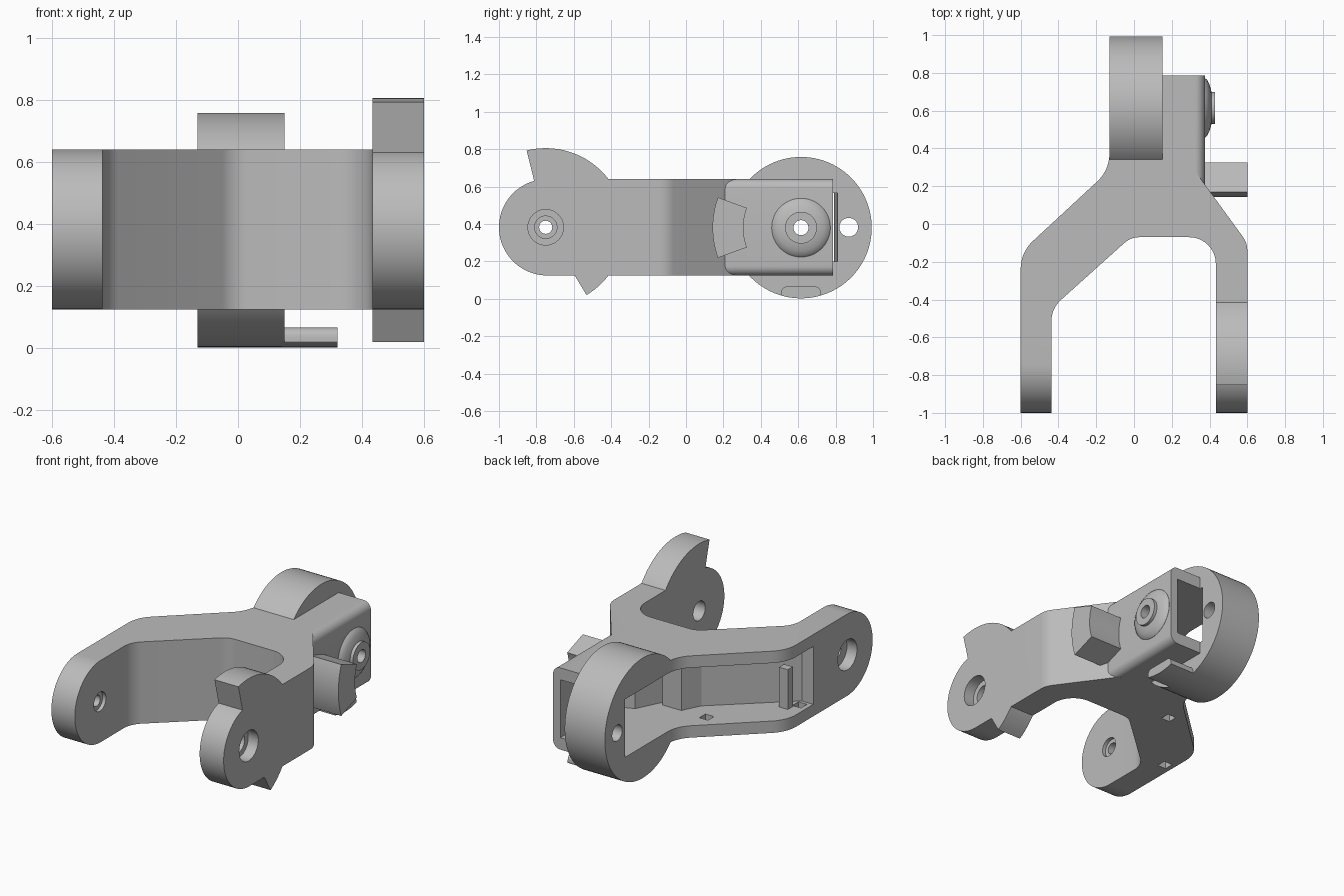
import bpy, bmesh, math
from mathutils import Vector, Matrix

cube = bpy.data.objects.get("Cube")
if cube:
    bpy.data.objects.remove(cube, do_unlink=True)

grey = bpy.data.materials.new("plain_grey")
grey.use_nodes = True
grey.diffuse_color = (0.5, 0.5, 0.5, 1)
grey.node_tree.nodes["Principled BSDF"].inputs["Base Color"].default_value = (0.5, 0.5, 0.5, 1)

BOT, TOP, MID = 0.125, 0.64, 0.3825
HUB = (0.615, MID - 0.002)      # rear disc axis (y, z)
PIVOT = (-0.75, MID)            # prong axis (y, z)


def finish(name, bm):
    bmesh.ops.recalc_face_normals(bm, faces=bm.faces)
    mesh = bpy.data.meshes.new(name)
    bm.to_mesh(mesh)
    bm.free()
    mesh.materials.append(grey)
    obj = bpy.data.objects.new(name, mesh)
    bpy.context.collection.objects.link(obj)
    return obj


def prism(name, pts, lo, hi, axis="z"):
    """Extrude a 2D outline: xy along z, or yz along x."""
    bm = bmesh.new()
    place = (lambda p, h: (p[0], p[1], h)) if axis == "z" else (lambda p, h: (h, p[0], p[1]))
    face = bm.faces.new([bm.verts.new(place(p, lo)) for p in pts])
    ext = bmesh.ops.extrude_face_region(bm, geom=[face])
    move = Vector((0, 0, hi - lo)) if axis == "z" else Vector((hi - lo, 0, 0))
    bmesh.ops.translate(bm, vec=move, verts=[v for v in ext["geom"] if isinstance(v, bmesh.types.BMVert)])
    return finish(name, bm)


def arc(center, r, a0, a1, n=32):
    return [(center[0] + r * math.cos(math.radians(a0 + (a1 - a0) * i / n)),
             center[1] + r * math.sin(math.radians(a0 + (a1 - a0) * i / n))) for i in range(n + 1)]


def disc(name, center, r, lo, hi, n=64):
    return prism(name, arc(center, r, 0, 360, n)[:-1], lo, hi, "x")


def rounded(corners, n=10):
    """Outline from (x, y, radius) corners."""
    out = []
    for i, (x, y, r) in enumerate(corners):
        p = Vector((x, y))
        if r == 0:
            out.append((x, y))
            continue
        a = (Vector(corners[i - 1][:2]) - p).normalized()
        b = (Vector(corners[(i + 1) % len(corners)][:2]) - p).normalized()
        half = a.angle(b) / 2
        c = p + (a + b).normalized() * (r / math.sin(half))
        start = p + a * (r / math.tan(half)) - c
        end = p + b * (r / math.tan(half)) - c
        for k in range(n + 1):
            t, w = k / n, math.pi - 2 * half
            v = (start * math.sin((1 - t) * w) + end * math.sin(t * w)) / math.sin(w)
            out.append(tuple(c + v))
    return out


def box(name, lo, hi):
    return prism(name, [(lo[0], lo[1]), (hi[0], lo[1]), (hi[0], hi[1]), (lo[0], hi[1])], lo[2], hi[2])


def combine(obj, other, op):
    mod = obj.modifiers.new(op.lower(), "BOOLEAN")
    mod.operation, mod.object, mod.solver = op, other, "EXACT"
    bpy.context.view_layer.objects.active = obj
    bpy.ops.object.modifier_apply(modifier=mod.name)
    bpy.data.objects.remove(other, do_unlink=True)


# Forked body: plan outline trimmed by a round-ended side outline
plan = rounded([(-0.6, -1.1, 0), (-0.6, -0.15, 0.2), (-0.13, 0.285, 0.2), (-0.13, 0.6, 0), (0.1, 0.6, 0),
                (0.2, 0.45, 0), (0.6, -0.1, 0.13), (0.6, -1.1, 0), (0.433, -1.1, 0), (0.433, -0.07, 0.14),
                (-0.017, -0.07, 0.12), (-0.437, -0.447, 0.15), (-0.437, -1.1, 0)])
body = prism("fork_bracket", plan, BOT, TOP)
half_height = (TOP - BOT) / 2
side = arc((half_height - 1, MID), half_height, 90, 270, 40) + [(0.95, BOT), (0.95, TOP)]
combine(body, prism("side_outline", side, -1, 1, "x"), "INTERSECT")

# Rear disc and housing with rounded outer edges
combine(body, disc("rear_disc", HUB, 0.378, -0.13, 0.15, 96), "UNION")
housing = box("rear_housing", (0.1, 0.15, BOT), (0.375, 0.787, TOP))
bm = bmesh.new()
bm.from_mesh(housing.data)
outer = [e for e in bm.edges if all(v.co.x > 0.37 for v in e.verts) and abs(e.verts[0].co.y - e.verts[1].co.y) > 0.1]
bmesh.ops.bevel(bm, geom=outer, offset=0.05, segments=8, profile=0.5, affect="EDGES")
bm.to_mesh(housing.data)
bm.free()
combine(body, housing, "UNION")

# Stop cam on the left prong
combine(body, prism("stop_cam", [PIVOT] + arc(PIVOT, 0.423, -59, 104, 48), 0.433, 0.6, "x"), "UNION")

# Long side recess running through the disc and out of the housing's rear
recess = [(-0.8, -0.41), (-0.52, -0.41), (-0.49, -0.385), (-0.07, -0.01), (0.1, 0.02), (0.2, 0.22),
          (0.325, 0.27), (0.325, 0.95), (0.15, 0.95), (0.15, 0.81), (-0.14, 0.79), (-0.8, 0.79)]
combine(body, prism("recess_cut", recess, 0.2, 0.565), "DIFFERENCE")

# Bores: disc pin hole, housing port, stepped prong holes
bores = [((0.87, MID), 0.05, -0.3, 0.3), (HUB, 0.04, 0.25, 0.5),
         (PIVOT, 0.095, 0.53, 0.7), (PIVOT, 0.06, 0.4, 0.55),
         (PIVOT, 0.095, -0.7, -0.53), (PIVOT, 0.035, -0.56, -0.42), (PIVOT, 0.06, -0.46, -0.4)]
for center, r, lo, hi in bores:
    combine(body, disc("bore", center, r, lo, hi, 40), "DIFFERENCE")

# Small slots through the recess floor
for x, y in ((-0.2, 0.08), (-0.54, -0.36)):
    combine(body, box("floor_slot", (x - 0.03, y - 0.03, 0.05), (x + 0.03, y + 0.03, 0.3)), "DIFFERENCE")

# Curved guide block beside the housing
block = prism("guide_block", arc(HUB, 0.473, 160, 200, 16) + arc(HUB, 0.308, 200, 160, 16), 0.33, 0.6, "x")

# Foot lug under the housing, following the disc rim
foot_top = rounded([(0.72, 0.02, 0), (0.72, 0.066, 0.03), (0.51, 0.066, 0.03), (0.51, 0.02, 0)], 6)
foot = prism("foot_lug", foot_top + arc(HUB, 0.378, 253.5, 286.5, 16), 0.14, 0.32, "x")

# Boss and pillar inside the recess
boss = prism("inner_boss", [(-0.1, -0.05), (-0.03, 0.09), (0.1, 0.09), (0.14, 0.02)], 0.19, 0.5)
pillar = box("recess_pillar", (-0.52, -0.32, 0.19), (-0.46, -0.27, 0.45))

# Domed port with a raised rim, spun around the x axis
profile = [(0.35, 0.04), (0.35, 0.157), (0.376, 0.157), (0.388, 0.147), (0.399, 0.125), (0.407, 0.1),
           (0.41, 0.085), (0.43, 0.085), (0.43, 0.04)]
bm = bmesh.new()
ring = [bm.verts.new((x, HUB[0] + r, HUB[1])) for x, r in profile]
edges = [bm.edges.new((ring[i], ring[(i + 1) % len(ring)])) for i in range(len(ring))]
bmesh.ops.spin(bm, geom=ring + edges, cent=(0, *HUB), axis=(1, 0, 0), angle=math.tau, steps=48)
bmesh.ops.remove_doubles(bm, verts=bm.verts, dist=1e-4)
port = finish("domed_port", bm)

# Smooth curves, sharp corners
bpy.ops.object.select_all(action="DESELECT")
for obj in (body, block, foot, boss, pillar, port):
    obj.select_set(True)
bpy.context.view_layer.objects.active = body
bpy.ops.object.shade_smooth_by_angle(angle=math.radians(30))
